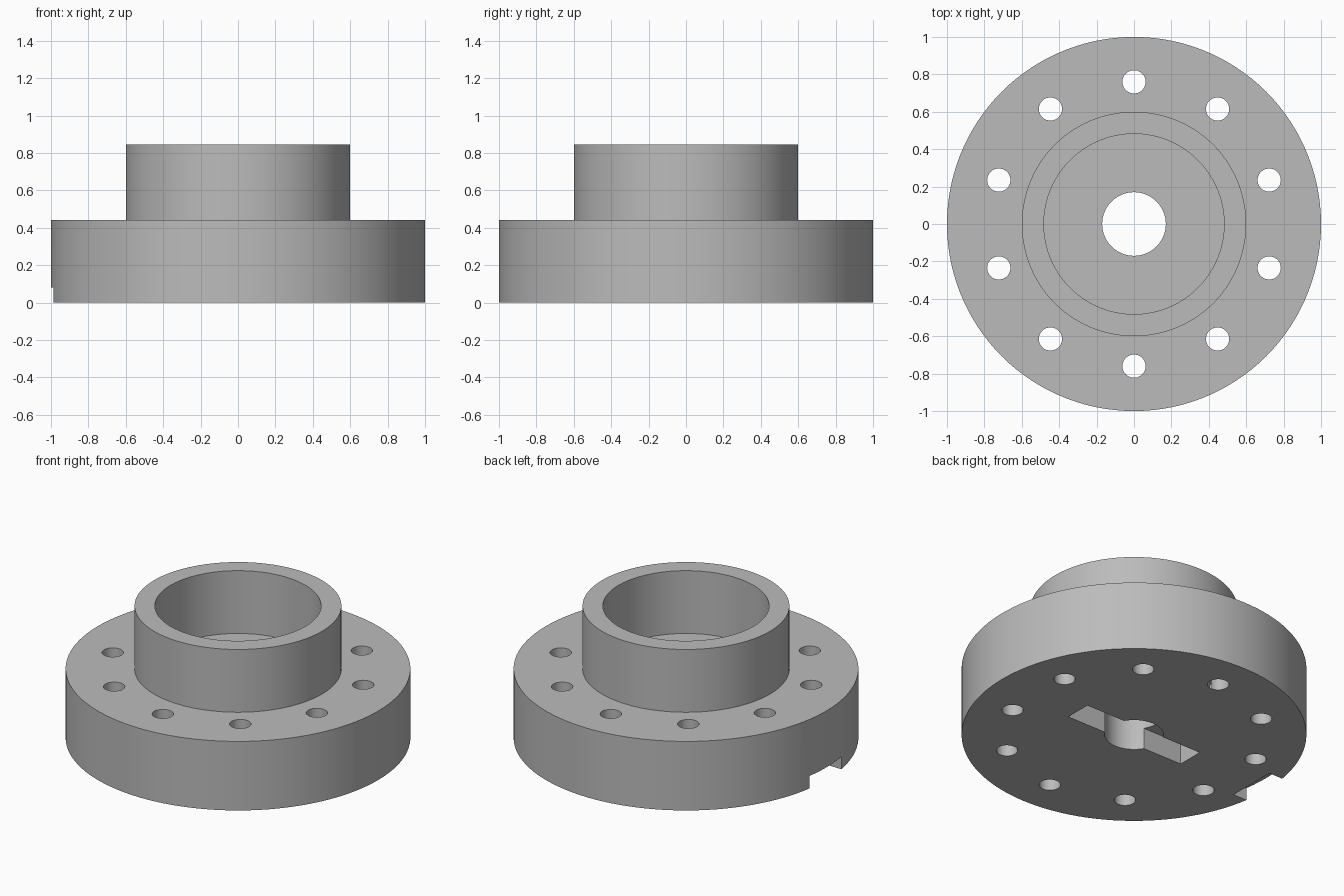
import bpy
import bmesh
from math import cos, sin, radians, tau

SEGMENTS = 120
FLANGE_TOP, HUB_TOP = 0.442, 0.844
HUB_RADIUS, RECESS_RADIUS, BORE_RADIUS = 0.6, 0.482, 0.17

default = bpy.data.objects.get("Cube")
if default:
    bpy.data.objects.remove(default, do_unlink=True)

grey = bpy.data.materials.new("machined grey")
grey.use_nodes = True
colour = (0.5, 0.5, 0.5, 1.0)
grey.diffuse_color = colour
grey.node_tree.nodes["Principled BSDF"].inputs["Base Color"].default_value = colour


def lathe(name, profile):
    """Revolve a closed (radius, height) profile around the z axis."""
    bm = bmesh.new()
    rings = []
    for i in range(SEGMENTS):
        a = tau * i / SEGMENTS
        rings.append([bm.verts.new((r * cos(a), r * sin(a), z)) for r, z in profile])
    n = len(profile)
    for i, ring in enumerate(rings):
        after = rings[(i + 1) % SEGMENTS]
        for j in range(n):
            k = (j + 1) % n
            bm.faces.new((ring[j], after[j], after[k], ring[k]))
    bmesh.ops.recalc_face_normals(bm, faces=bm.faces)
    mesh = bpy.data.meshes.new(name)
    bm.to_mesh(mesh)
    bm.free()
    obj = bpy.data.objects.new(name, mesh)
    bpy.context.collection.objects.link(obj)
    mesh.materials.append(grey)
    return obj


def box(name, low, high):
    """Box cutter between two corners."""
    centre = [(a + b) / 2 for a, b in zip(low, high)]
    bpy.ops.mesh.primitive_cube_add(size=1, location=centre)
    obj = bpy.context.object
    obj.name = name
    obj.scale = [b - a for a, b in zip(low, high)]
    return obj


def cut(target, cutter):
    """Subtract the cutter from the target and discard it."""
    cutter.hide_render = True
    cutter.data.materials.append(grey)
    mod = target.modifiers.new("cut", 'BOOLEAN')
    mod.operation = 'DIFFERENCE'
    mod.solver = 'EXACT'
    mod.object = cutter
    bpy.context.view_layer.update()
    bpy.ops.object.select_all(action='DESELECT')
    bpy.context.view_layer.objects.active = target
    target.select_set(True)
    bpy.ops.object.modifier_apply(modifier=mod.name)
    bpy.data.objects.remove(cutter, do_unlink=True)


# Flange and hollow hub with a through bore
flange = lathe("flanged_hub", [
    (BORE_RADIUS, 0), (1, 0), (1, FLANGE_TOP), (HUB_RADIUS, FLANGE_TOP),
    (HUB_RADIUS, HUB_TOP), (RECESS_RADIUS, HUB_TOP),
    (RECESS_RADIUS, FLANGE_TOP), (BORE_RADIUS, FLANGE_TOP)])

# Ten bolt holes around the flange
for i in range(10):
    a = radians(90 + 36 * i)
    bpy.ops.mesh.primitive_cylinder_add(
        vertices=40, radius=0.062, depth=1,
        location=(0.76 * cos(a), 0.76 * sin(a), 0.25))
    cut(flange, bpy.context.object)

# Blind key slot across the bore, and the locating notch in the rim
cut(flange, box("key_slot", (-0.425, -0.086, -0.1), (0.425, 0.086, 0.135)))
cut(flange, box("rim_notch", (-1.1, -0.162, -0.1), (-0.89, 0.162, 0.08)))

# Smooth round walls with crisp edges
bpy.ops.object.select_all(action='DESELECT')
flange.select_set(True)
bpy.context.view_layer.objects.active = flange
bpy.ops.object.shade_smooth_by_angle(angle=radians(30))
